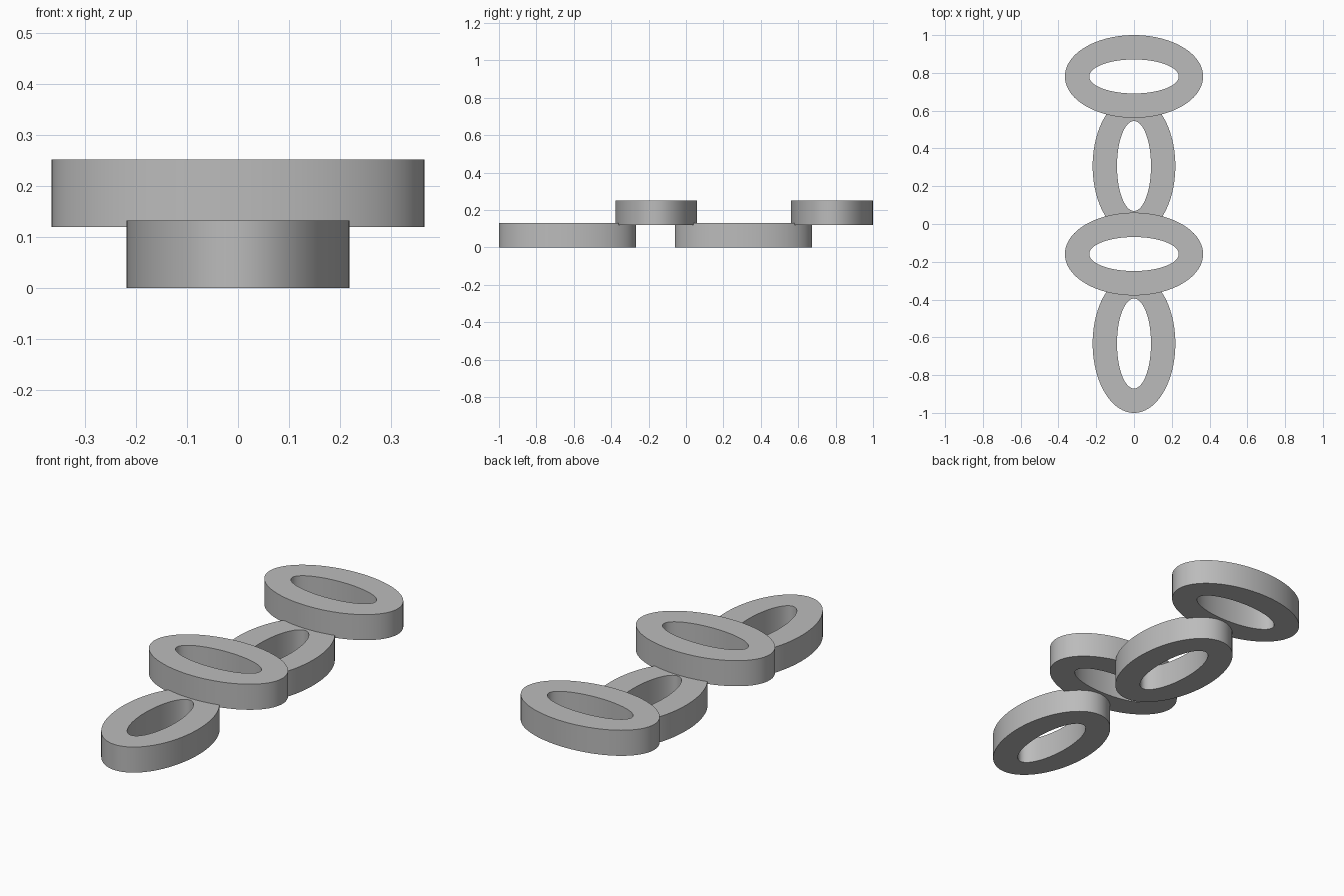
import bpy
import bmesh
from math import cos, sin, tau, radians

cube = bpy.data.objects.get("Cube")
if cube:
    bpy.data.objects.remove(cube, do_unlink=True)

grey = bpy.data.materials.new("plain grey")
grey.use_nodes = True
colour = (0.5, 0.5, 0.5, 1)
grey.diffuse_color = colour
grey.node_tree.nodes["Principled BSDF"].inputs["Base Color"].default_value = colour

SEGMENTS = 96
HEIGHT = 0.132


def chain_link(name, y, z, outer, inner):
    """Flat oval ring with a rectangular section, standing on height z."""
    bm = bmesh.new()
    section = [(outer, 0), (outer, HEIGHT), (inner, HEIGHT), (inner, 0)]
    loops = []
    for (rx, ry), h in section:
        loops.append([bm.verts.new((rx * cos(tau * i / SEGMENTS),
                                    ry * sin(tau * i / SEGMENTS), h))
                      for i in range(SEGMENTS)])
    for k in range(4):
        a, b = loops[k], loops[(k + 1) % 4]
        for i in range(SEGMENTS):
            j = (i + 1) % SEGMENTS
            bm.faces.new((a[i], a[j], b[j], b[i]))
    bmesh.ops.recalc_face_normals(bm, faces=bm.faces)
    mesh = bpy.data.meshes.new(name)
    bm.to_mesh(mesh)
    bm.free()
    mesh.materials.append(grey)
    link = bpy.data.objects.new(name, mesh)
    link.location = (0, y, z)
    bpy.context.collection.objects.link(link)
    bpy.ops.object.select_all(action="DESELECT")
    link.select_set(True)
    bpy.context.view_layer.objects.active = link
    bpy.ops.object.shade_smooth_by_angle(angle=radians(40))


# Lower links run lengthwise, upper links lie across them
for label, shift in (("front", 0), ("back", 0.94)):
    chain_link(label + "_lower_link", -0.633 + shift, 0, (0.219, 0.367), (0.09, 0.238))
    chain_link(label + "_upper_link", -0.159 + shift, 0.12, (0.366, 0.219), (0.237, 0.09))
